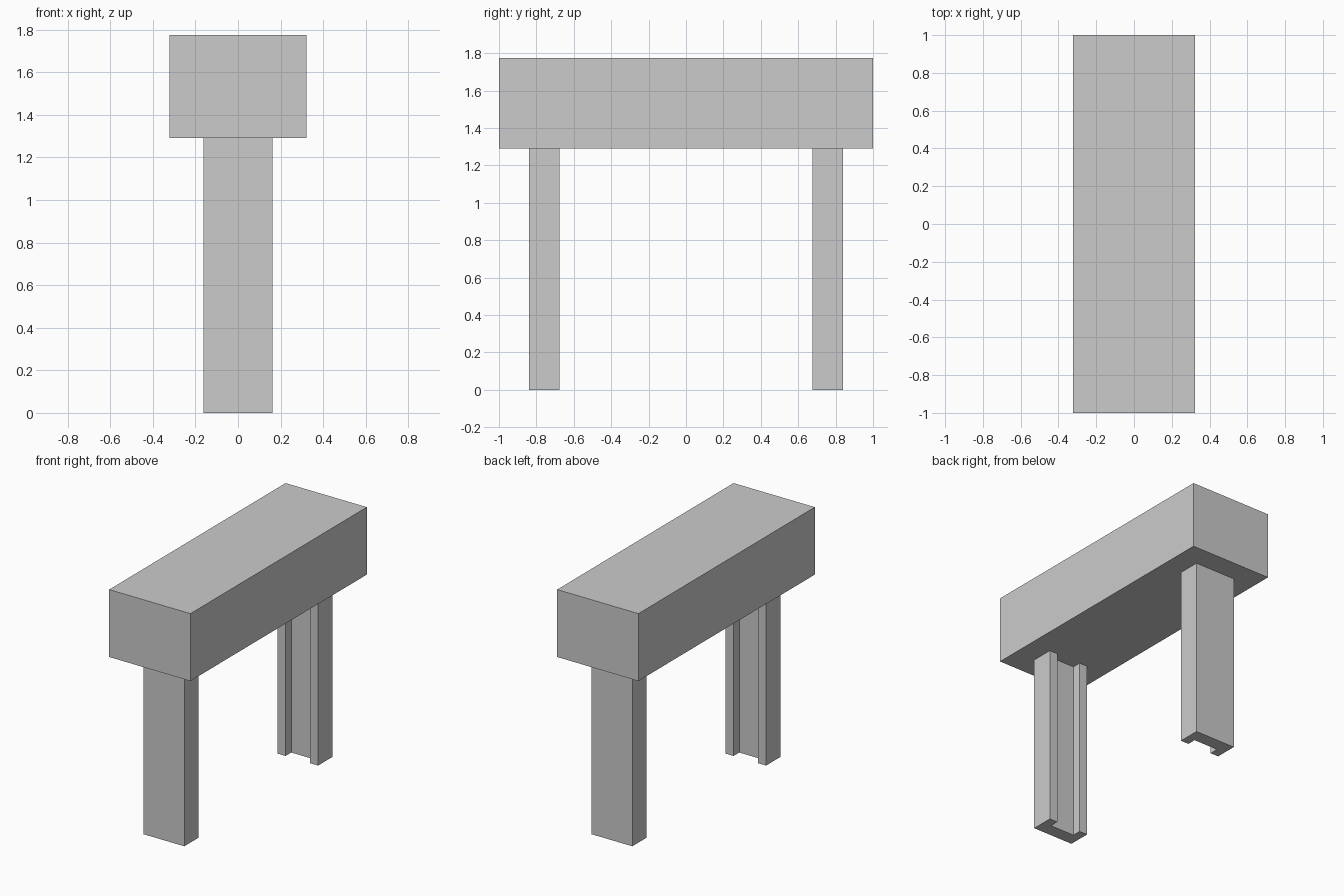
import bpy, bmesh

if "Cube" in bpy.data.objects:
    bpy.data.objects.remove(bpy.data.objects["Cube"])

U = 1 / 31  # model grid unit


def extruded(name, profile, z0, z1):
    """Solid prism from an anticlockwise xy profile given in grid units."""
    bm = bmesh.new()
    face = bm.faces.new([bm.verts.new((x * U, y * U, z0 * U)) for x, y in profile])
    top = bmesh.ops.extrude_face_region(bm, geom=[face])["geom"]
    bmesh.ops.translate(bm, vec=(0, 0, (z1 - z0) * U),
                        verts=[v for v in top if isinstance(v, bmesh.types.BMVert)])
    bmesh.ops.recalc_face_normals(bm, faces=bm.faces)
    mesh = bpy.data.meshes.new(name)
    bm.to_mesh(mesh)
    bm.free()
    obj = bpy.data.objects.new(name, mesh)
    bpy.context.collection.objects.link(obj)
    return obj


# Top beam
extruded("top_beam", [(-10, -31), (10, -31), (10, 31), (-10, 31)], 40, 55)

# Channel legs with the groove facing inward
channel = [(-5, -26), (5, -26), (5, -21), (3, -21), (3, -23), (-3, -23), (-3, -21), (-5, -21)]
extruded("front_leg", channel, 0, 40)
extruded("back_leg", [(-x, -y) for x, y in channel], 0, 40)
